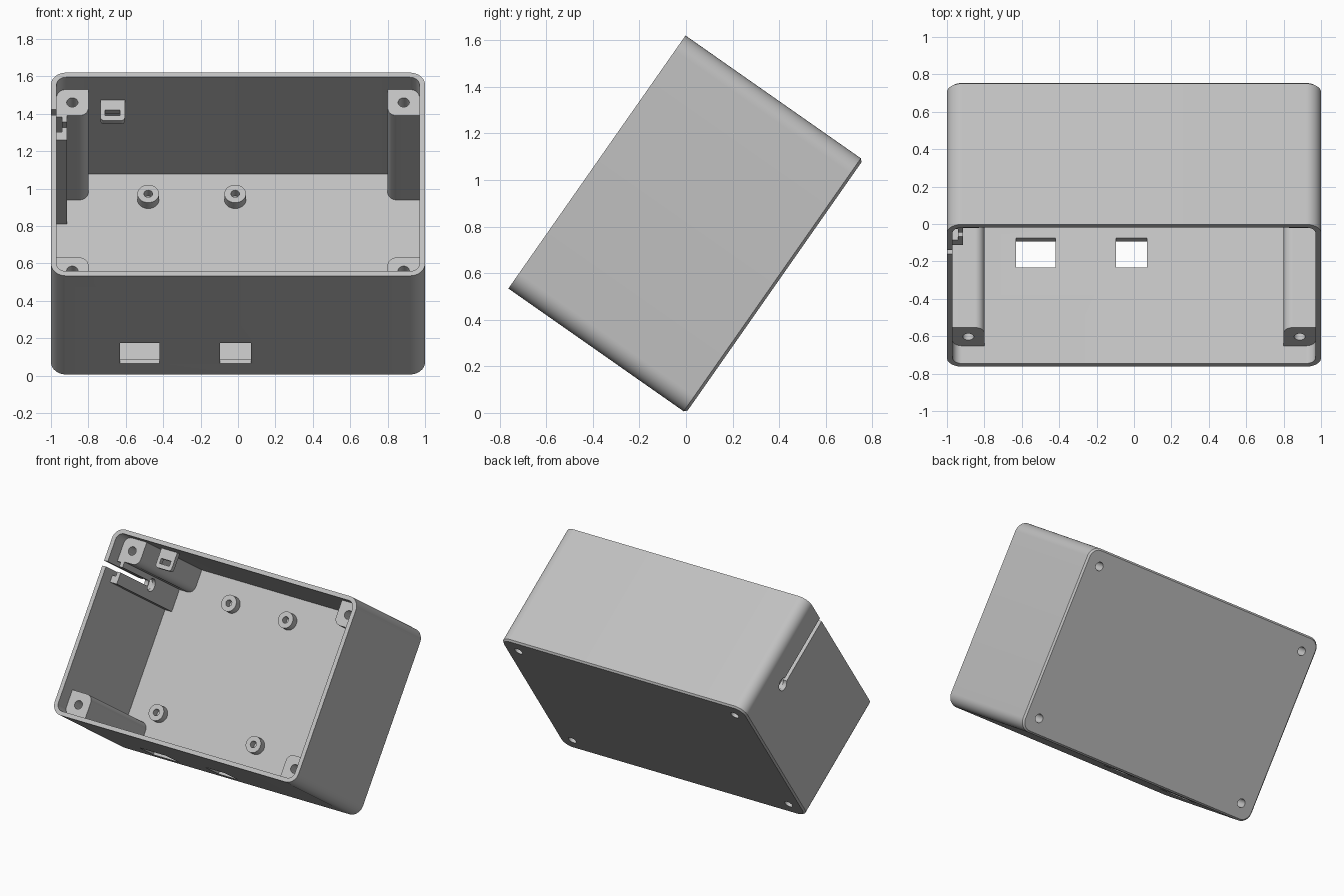
import bpy, bmesh, math
from mathutils import Matrix

if "Cube" in bpy.data.objects:
    bpy.data.objects.remove(bpy.data.objects["Cube"], do_unlink=True)

TILT = Matrix.Rotation(math.radians(55), 4, 'X')
HEIGHT, DEPTH, WALL = 1.326, 0.931, 0.03
POST_TOP = 0.816
HOLE_INSET = 0.114

grey = bpy.data.materials.new("light_grey_plastic")
grey.use_nodes = True
colour = (0.53, 0.53, 0.53, 1)
grey.diffuse_color = colour
grey.node_tree.nodes["Principled BSDF"].inputs["Base Color"].default_value = colour


def outline(u0, u1, v0, v1, radii=(0, 0, 0, 0), steps=10):
    """Rectangle with a radius per corner, counter-clockwise from (u0, v0)."""
    pts = []
    corners = [(u0, v0, 1, 1), (u1, v0, -1, 1), (u1, v1, -1, -1), (u0, v1, 1, -1)]
    for i, ((u, v, su, sv), r) in enumerate(zip(corners, radii)):
        if r == 0:
            pts.append((u, v))
            continue
        for k in range(steps + 1):
            a = math.pi + (i + k / steps) * math.pi / 2
            pts.append((u + su * r + r * math.cos(a), v + sv * r + r * math.sin(a)))
    return pts


def circle(u, v, r, n=32):
    return [(u + r * math.cos(2 * math.pi * k / n), v + r * math.sin(2 * math.pi * k / n))
            for k in range(n)]


def prism(name, pts, w0, w1, chamfer=0, along_x=False):
    """Extrude an outline along the depth, or along x for side cutters."""
    bm = bmesh.new()
    base = bm.faces.new([bm.verts.new((p[0], p[1], w0)) for p in pts])
    top = bmesh.ops.extrude_face_region(bm, geom=[base])["geom"]
    bmesh.ops.translate(bm, vec=(0, 0, w1 - w0),
                        verts=[g for g in top if isinstance(g, bmesh.types.BMVert)])
    if along_x:  # outline is then (v, w)
        bm.transform(Matrix(((0, 0, 1, 0), (1, 0, 0, 0), (0, 1, 0, 0), (0, 0, 0, 1))))
    if chamfer:
        edges = [e for e in bm.edges if all(abs(v.co.z - w0) < 1e-6 for v in e.verts)]
        bmesh.ops.bevel(bm, geom=edges, offset=chamfer, segments=1, affect='EDGES')
    bmesh.ops.recalc_face_normals(bm, faces=bm.faces[:])
    mesh = bpy.data.meshes.new(name)
    bm.to_mesh(mesh)
    bm.free()
    mesh.materials.append(grey)
    obj = bpy.data.objects.new(name, mesh)
    bpy.context.collection.objects.link(obj)
    obj.matrix_world = TILT
    return obj


def activate(obj):
    bpy.ops.object.select_all(action='DESELECT')
    obj.select_set(True)
    bpy.context.view_layer.objects.active = obj


def cut(obj, *cutter_args, **kw):
    cutter = prism("cutter", *cutter_args, **kw)
    cutter.hide_render = True
    mod = obj.modifiers.new("cut", 'BOOLEAN')
    mod.object, mod.operation, mod.solver = cutter, 'DIFFERENCE', 'EXACT'
    activate(obj)
    bpy.ops.object.modifier_apply(modifier=mod.name)
    bpy.data.objects.remove(cutter, do_unlink=True)


parts = []

# Open case with rounded corners
case = prism("case_shell", outline(-1, 1, 0, HEIGHT, [0.08] * 4), 0, DEPTH, chamfer=0.012)
parts.append(case)
cut(case, outline(WALL - 1, 1 - WALL, WALL, HEIGHT - WALL, [0.05] * 4), WALL, 1.2)

# Port openings in the lower wall
for u0, u1 in ((-0.63, -0.42), (-0.095, 0.07)):
    cut(case, [(-0.1, 0.113), (0.025 + WALL, 0.113), (0.025 + WALL, 0.305), (-0.1, 0.305)],
        u0, u1, along_x=True)

# Corner screw posts, drilled through the floor
for side in (-1, 1):
    for upper in (False, True):
        a, b = sorted((side * 0.975, side * 0.8))
        v0, v1 = (HEIGHT - 0.2, HEIGHT - 0.025) if upper else (0.025, 0.2)
        radii = [0.05 if (i in (1, 2)) == (side < 0) or (i in (2, 3)) != upper else 0
                 for i in range(4)]
        # only the corner facing the middle and the one in the case corner are round
        inner = {(-1, False): 2, (1, False): 3, (1, True): 0, (-1, True): 1}[(side, upper)]
        radii = [0.05 if i in (inner, (inner + 2) % 4) else 0 for i in range(4)]
        post = prism(("upper" if upper else "lower") + ("_right" if side < 0 else "_left") + "_post",
                     outline(a, b, v0, v1, radii), WALL - 0.01, POST_TOP)
        hole = circle(side * (1 - HOLE_INSET), HEIGHT - HOLE_INSET if upper else HOLE_INSET, 0.03)
        cut(post, hole, -0.1, 1)
        cut(case, hole, -0.1, 0.1)
        parts.append(post)

# Thickened pad around the cable entry
pad = prism("cable_pad", outline(-0.975, -0.915, 0.968, HEIGHT - 0.19), WALL - 0.01, POST_TOP)
parts.append(pad)
SLOT_V, SLOT_W = 1.068, 0.39
cut(pad, outline(SLOT_V - 0.05, SLOT_V + 0.05, SLOT_W - 0.05, 1), -0.98, -0.942, along_x=True)
for obj in (case, pad):
    cut(obj, circle(SLOT_V, SLOT_W, 0.045), -1.1, -0.88, along_x=True)
    cut(obj, outline(SLOT_V - 0.018, SLOT_V + 0.018, SLOT_W, 1.1), -1.1, -0.88, along_x=True)

# Board standoffs on the floor
for i, (u, v) in enumerate([(-0.48, 1.128), (-0.015, 1.128), (-0.735, 0.282), (0.069, 0.261)]):
    standoff = prism(f"standoff_{i + 1}", circle(u, v, 0.058), WALL - 0.005, 0.085)
    cut(standoff, circle(u, v, 0.023), WALL + 0.001, 0.2)
    parts.append(standoff)

# Tie tab on the upper wall
tab = prism("tie_tab", outline(-0.735, -0.605, 1.162, HEIGHT - 0.02, (0.02, 0.02, 0, 0)), 0.685, 0.72)
cut(tab, outline(-0.71, -0.63, 1.193, 1.229), 0.5, 0.9)
parts.append(tab)

for obj in parts:
    activate(obj)
    bpy.ops.object.shade_smooth_by_angle(angle=math.radians(30))
